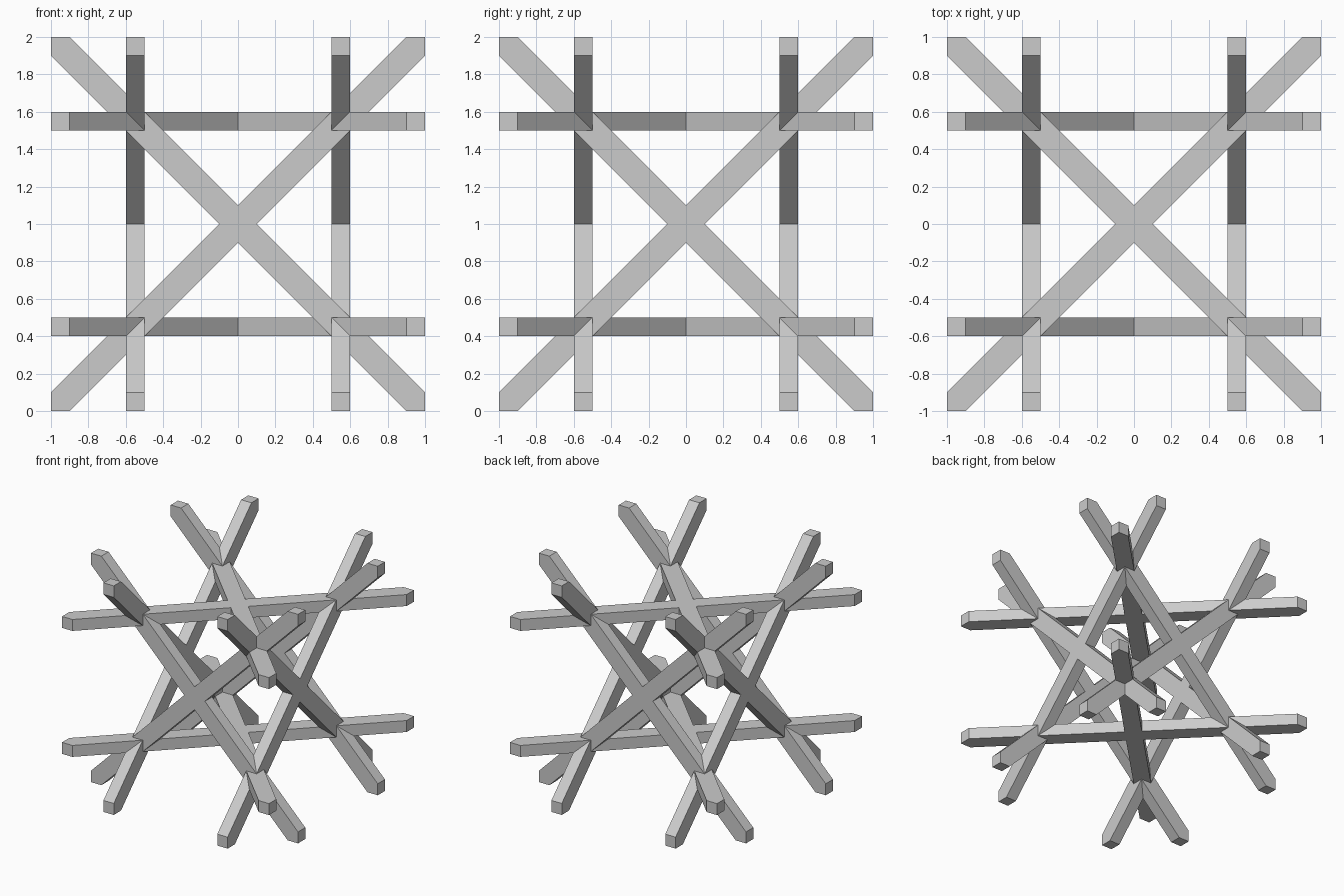
import bpy, bmesh
from math import pi
from mathutils import Matrix

if "Cube" in bpy.data.objects:
    bpy.data.objects.remove(bpy.data.objects["Cube"])

INNER, OUTER = 0.5, 0.6      # distance of each cross's faces from the centre
CENTRE = Matrix.Translation((0, 0, 1))

# X-shaped outline: one arm with a pointed square end, repeated by quarter turns
ARM = [(0.1, 0), (1, 0.9), (1, 1), (0.9, 1)]
outline = []
x_arm = ARM
for quarter in range(4):
    outline += x_arm
    x_arm = [(-v, u) for u, v in x_arm]


def add_cross(name, rotation):
    """Flat X of two diagonal bars, lying on one face of the inner cube."""
    bm = bmesh.new()
    face = bm.faces.new([bm.verts.new((u, v, INNER)) for u, v in outline])
    ext = bmesh.ops.extrude_face_region(bm, geom=[face], use_keep_orig=True)
    top = [e for e in ext["geom"] if isinstance(e, bmesh.types.BMVert)]
    bmesh.ops.translate(bm, verts=top, vec=(0, 0, OUTER - INNER))
    bmesh.ops.recalc_face_normals(bm, faces=bm.faces)
    bm.transform(CENTRE @ rotation)
    mesh = bpy.data.meshes.new(name)
    bm.to_mesh(mesh)
    bm.free()
    bpy.context.collection.objects.link(bpy.data.objects.new(name, mesh))


# Six crosses, one per cube face
for name, angle, axis in [
    ("top_cross", 0, 'X'), ("bottom_cross", pi, 'X'),
    ("front_cross", pi / 2, 'X'), ("back_cross", -pi / 2, 'X'),
    ("right_cross", pi / 2, 'Y'), ("left_cross", -pi / 2, 'Y'),
]:
    add_cross(name, Matrix.Rotation(angle, 4, axis))
